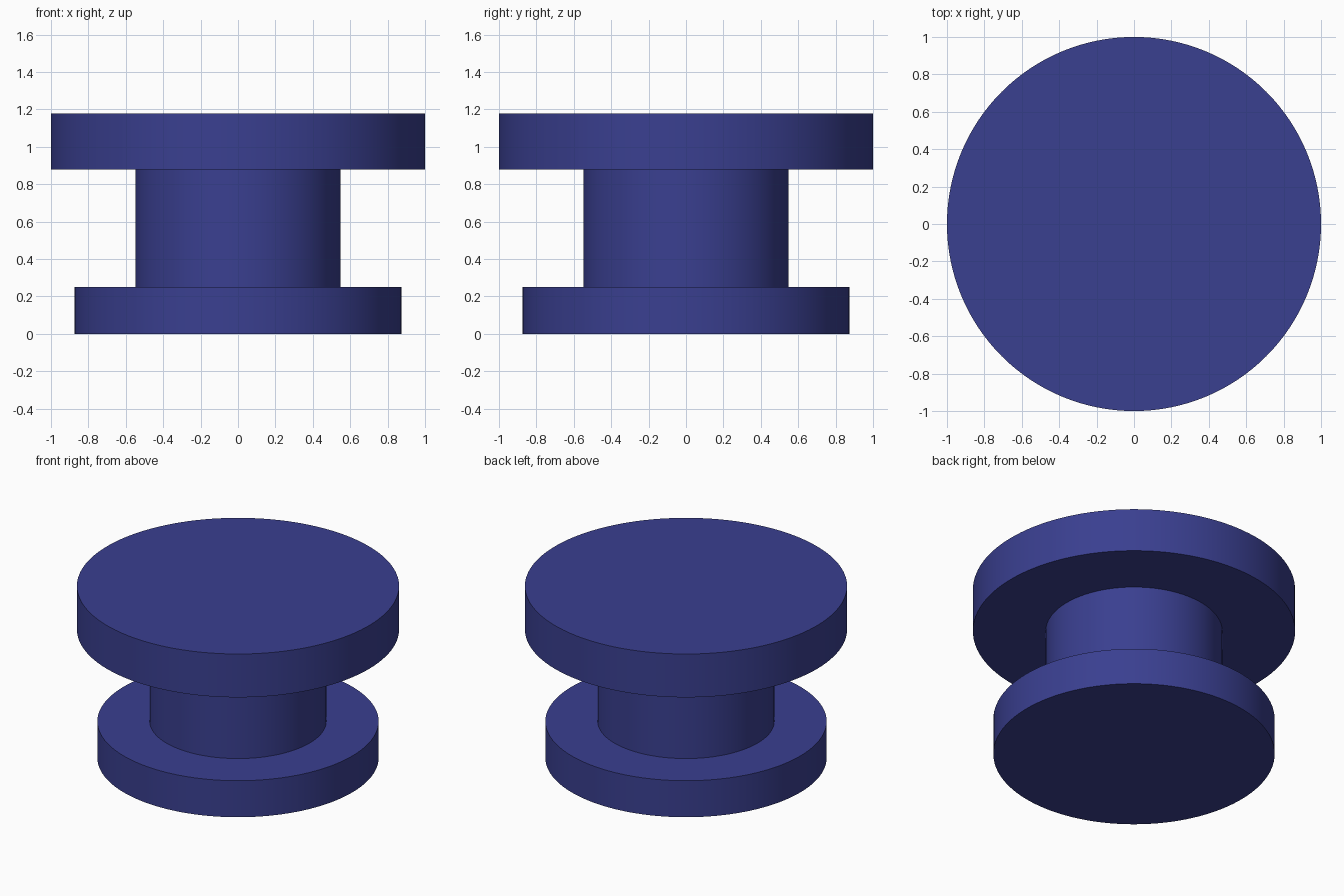
import bpy
import bmesh
import math

cube = bpy.data.objects.get("Cube")
if cube:
    bpy.data.objects.remove(cube, do_unlink=True)

blue = bpy.data.materials.new("deep blue")
blue.use_nodes = True
colour = (0.042, 0.05, 0.28, 1)
blue.diffuse_color = colour
blue.node_tree.nodes["Principled BSDF"].inputs["Base Color"].default_value = colour

SIDES = 128

# Stepped profile as (radius, height): base disc, neck, wide top disc
profile = [(0.873, 0), (0.873, 0.25), (0.548, 0.25),
           (0.548, 0.88), (1, 0.88), (1, 1.177)]

# Turn the profile into one closed solid with flat caps
bm = bmesh.new()
rings = []
for radius, height in profile:
    angles = [math.tau * i / SIDES for i in range(SIDES)]
    rings.append([bm.verts.new((radius * math.cos(a), radius * math.sin(a), height))
                  for a in angles])
for low, high in zip(rings, rings[1:]):
    for i in range(SIDES):
        j = (i + 1) % SIDES
        bm.faces.new((low[i], low[j], high[j], high[i]))
bm.faces.new(rings[0][::-1])
bm.faces.new(rings[-1])
bmesh.ops.recalc_face_normals(bm, faces=bm.faces)

mesh = bpy.data.meshes.new("flanged_knob")
bm.to_mesh(mesh)
bm.free()
mesh.materials.append(blue)
knob = bpy.data.objects.new("flanged_knob", mesh)
bpy.context.collection.objects.link(knob)

# Smooth round walls with crisp rims
bpy.ops.object.select_all(action="DESELECT")
knob.select_set(True)
bpy.context.view_layer.objects.active = knob
bpy.ops.object.shade_smooth_by_angle(angle=math.radians(30))
